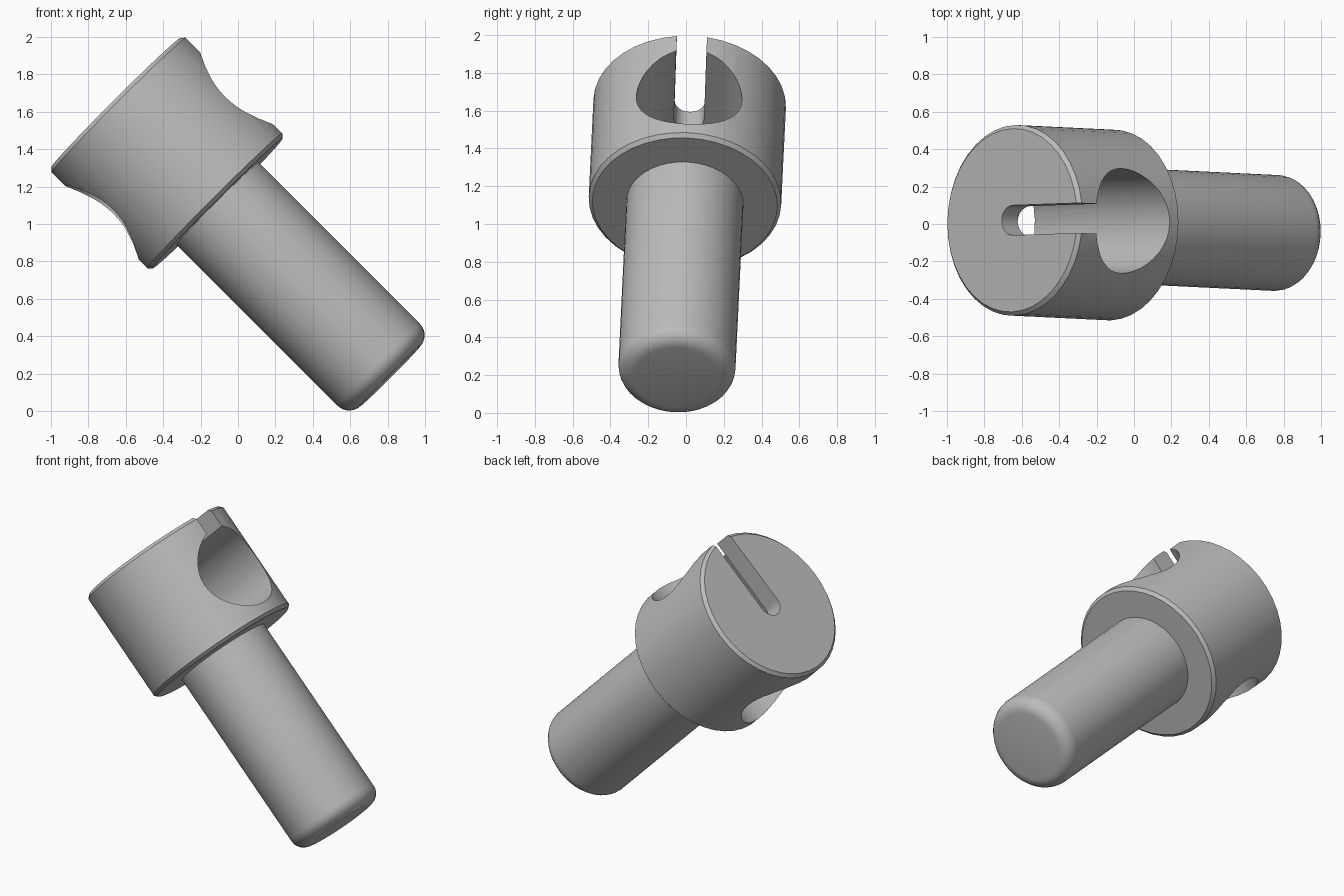
import bpy, bmesh
from math import pi, sin, cos, radians
from mathutils import Matrix, Vector

cube = bpy.data.objects.get("Cube")
if cube:
    bpy.data.objects.remove(cube)

# Tilted frame: local z runs down the bolt from the head's top face,
# local x points along the cross hole towards the slotted side
top = Vector((-0.65, 0.02, 1.65))
axis = Vector((1.45, -0.07, -1.45)).normalized()
side = Vector((1, 0.035, 1))
side = (side - axis * side.dot(axis)).normalized()
across = axis.cross(side)
frame = Matrix((side, across, axis)).transposed().to_4x4()
frame.translation = top

HEAD_R, HEAD_L, CHAMFER = 0.51, 0.765, 0.02
SHANK_R, END, FILLET = 0.31, 2.07, 0.085
HOLE_R, HOLE_S, SLOT_R = 0.28, 0.40, 0.08

steel = bpy.data.materials.new("grey steel")
steel.use_nodes = True
grey = (0.5, 0.5, 0.5, 1)
steel.diffuse_color = grey
steel.node_tree.nodes["Principled BSDF"].inputs["Base Color"].default_value = grey


def finish(name, bm):
    bmesh.ops.recalc_face_normals(bm, faces=bm.faces)
    mesh = bpy.data.meshes.new(name)
    bm.to_mesh(mesh)
    bm.free()
    mesh.materials.append(steel)
    obj = bpy.data.objects.new(name, mesh)
    bpy.context.collection.objects.link(obj)
    obj.matrix_world = frame
    return obj


def lathe(name, profile, sides):
    """Stack rings of (radius, z), bridge them and cap both ends."""
    bm = bmesh.new()
    rings = [[bm.verts.new((r * cos(2 * pi * i / sides), r * sin(2 * pi * i / sides), z))
              for i in range(sides)] for r, z in profile]
    for a, b in zip(rings, rings[1:]):
        for i in range(sides):
            j = (i + 1) % sides
            bm.faces.new((a[i], a[j], b[j], b[i]))
    bm.faces.new(rings[0])
    bm.faces.new(rings[-1])
    return finish(name, bm)


def select_only(obj):
    bpy.ops.object.select_all(action='DESELECT')
    obj.select_set(True)
    bpy.context.view_layer.objects.active = obj


def cut(obj, cutter):
    mod = obj.modifiers.new("cut", 'BOOLEAN')
    mod.operation = 'DIFFERENCE'
    mod.solver = 'EXACT'
    mod.object = cutter
    select_only(obj)
    bpy.ops.object.modifier_apply(modifier=mod.name)
    bpy.data.objects.remove(cutter)


# Chamfered head
head = lathe("head", [(HEAD_R - CHAMFER, 0), (HEAD_R, CHAMFER),
                      (HEAD_R, HEAD_L - CHAMFER), (HEAD_R - CHAMFER, HEAD_L)], 40)

# Shank with a rounded tip
tip = [(SHANK_R - FILLET + FILLET * cos(radians(a)), END - FILLET + FILLET * sin(radians(a)))
       for a in range(0, 91, 15)]
shank = lathe("shank", [(SHANK_R, HEAD_L - 0.03)] + tip, 40)

# Cross hole through the head
bm = bmesh.new()
bmesh.ops.create_cone(bm, cap_ends=True, segments=40, radius1=HOLE_R, radius2=HOLE_R, depth=2,
                      matrix=Matrix.Translation((0, 0, HOLE_S)) @ Matrix.Rotation(pi / 2, 4, 'Y'))
cut(head, finish("hole_cutter", bm))

# Round-ended slot from the head's centre out to one side
bm = bmesh.new()
outline = [(SLOT_R * cos(radians(a)), SLOT_R * sin(radians(a))) for a in range(90, 271, 15)]
outline += [(1, -SLOT_R), (1, SLOT_R)]
face = bm.faces.new([bm.verts.new((x, y, -0.1)) for x, y in outline])
walls = bmesh.ops.extrude_face_region(bm, geom=[face])
bmesh.ops.translate(bm, vec=(0, 0, HOLE_S + 0.1),
                    verts=[v for v in walls["geom"] if isinstance(v, bmesh.types.BMVert)])
cut(head, finish("slot_cutter", bm))

for obj in (head, shank):
    select_only(obj)
    bpy.ops.object.shade_smooth_by_angle(angle=radians(30))
